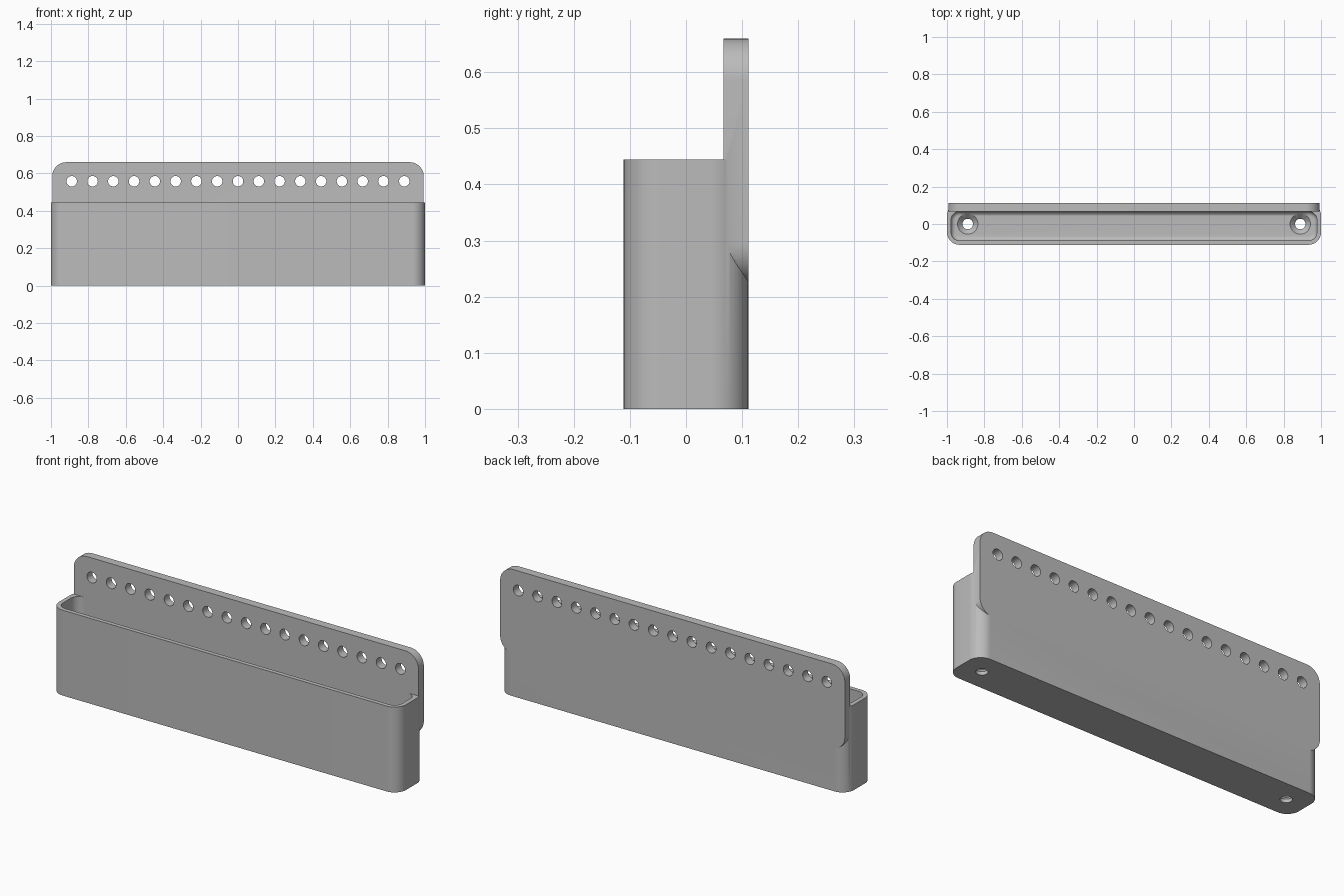
import bpy, bmesh, math
from mathutils import Matrix, Vector

old = bpy.data.objects.get("Cube")
if old:
    bpy.data.objects.remove(old, do_unlink=True)

grey = bpy.data.materials.new("plain grey")
grey.use_nodes = True
colour = (0.5, 0.5, 0.5, 1)
grey.diffuse_color = colour
grey.node_tree.nodes["Principled BSDF"].inputs["Base Color"].default_value = colour

MM = 2 / 90          # the part is ninety small units long
BACK = 5 * MM        # rear face
PLATE_FRONT = 3 * MM


def make_object(name, bm):
    bmesh.ops.recalc_face_normals(bm, faces=bm.faces)
    mesh = bpy.data.meshes.new(name)
    bm.to_mesh(mesh)
    bm.free()
    mesh.materials.append(grey)
    obj = bpy.data.objects.new(name, mesh)
    bpy.context.collection.objects.link(obj)
    return obj


def rounded_prism(name, half_w, low, high, radius, start, end, upright=False, fillet=0):
    """Rounded rectangle extruded along z, or along y when upright."""
    bm = bmesh.new()
    steps = 12
    corners = [(half_w - radius, high - radius), (radius - half_w, high - radius),
               (radius - half_w, low + radius), (half_w - radius, low + radius)]
    ring = []
    for i, (cx, cy) in enumerate(corners):
        for s in range(steps + 1):
            a = math.pi / 2 * (i + s / steps)
            u, v = cx + radius * math.cos(a), cy + radius * math.sin(a)
            ring.append(bm.verts.new((u, start, v) if upright else (u, v, start)))
    base = bm.faces.new(ring)
    rim = list(base.edges)
    top = bmesh.ops.extrude_face_region(bm, geom=[base], use_keep_orig=True)
    verts = [g for g in top["geom"] if isinstance(g, bmesh.types.BMVert)]
    shift = Vector((0, end - start, 0)) if upright else Vector((0, 0, end - start))
    bmesh.ops.translate(bm, verts=verts, vec=shift)
    bmesh.ops.recalc_face_normals(bm, faces=bm.faces)
    if fillet:
        bmesh.ops.bevel(bm, geom=rim, offset=fillet, segments=5, profile=0.5, affect='EDGES')
    return make_object(name, bm)


def cylinder(name, place, r_low, r_high, depth, along_y=False):
    bm = bmesh.new()
    turn = Matrix.Rotation(math.pi / 2, 4, 'X') if along_y else Matrix()
    bmesh.ops.create_cone(bm, cap_ends=True, segments=32, radius1=r_low, radius2=r_high,
                          depth=depth, matrix=Matrix.Translation(place) @ turn)
    return make_object(name, bm)


def combine(target, tool, operation):
    tool.hide_render = True
    mod = target.modifiers.new(operation.lower(), 'BOOLEAN')
    mod.operation, mod.object, mod.solver = operation, tool, 'EXACT'
    bpy.context.view_layer.objects.active = target
    bpy.ops.object.modifier_apply(modifier=mod.name)
    bpy.data.objects.remove(tool, do_unlink=True)


# Long trough with a filleted cavity
holder = rounded_prism("trough_with_back_plate", 1, -BACK, BACK, 3 * MM, 0, 20 * MM)
cavity = rounded_prism("cavity_cutter", 44 * MM, -4 * MM, PLATE_FRONT, 2 * MM,
                       2 * MM, 25 * MM, fillet=MM)
combine(holder, cavity, 'DIFFERENCE')

# Countersunk screw holes in the floor
for side in (-1, 1):
    x = side * 40 * MM
    combine(holder, cylinder("screw_cutter", (x, 0, MM), 0.028, 0.028, 6 * MM), 'DIFFERENCE')
    combine(holder, cylinder("countersink_cutter", (x, 0, 1.5 * MM), 0.028, 0.059, 1.4 * MM),
            'DIFFERENCE')

# Tall rear plate with a row of holes
plate = rounded_prism("back_plate", 0.993, 0.222, 0.66, 0.075, PLATE_FRONT, BACK, upright=True)
for i in range(-8, 9):
    place = (i * 5 * MM, 4 * MM, 0.558)
    combine(plate, cylinder("row_cutter", place, 0.028, 0.028, 4 * MM, True), 'DIFFERENCE')
combine(holder, plate, 'UNION')

# Smooth curves, crisp edges
bpy.ops.object.select_all(action='DESELECT')
holder.select_set(True)
bpy.context.view_layer.objects.active = holder
bpy.ops.object.shade_smooth_by_angle(angle=math.radians(30))
